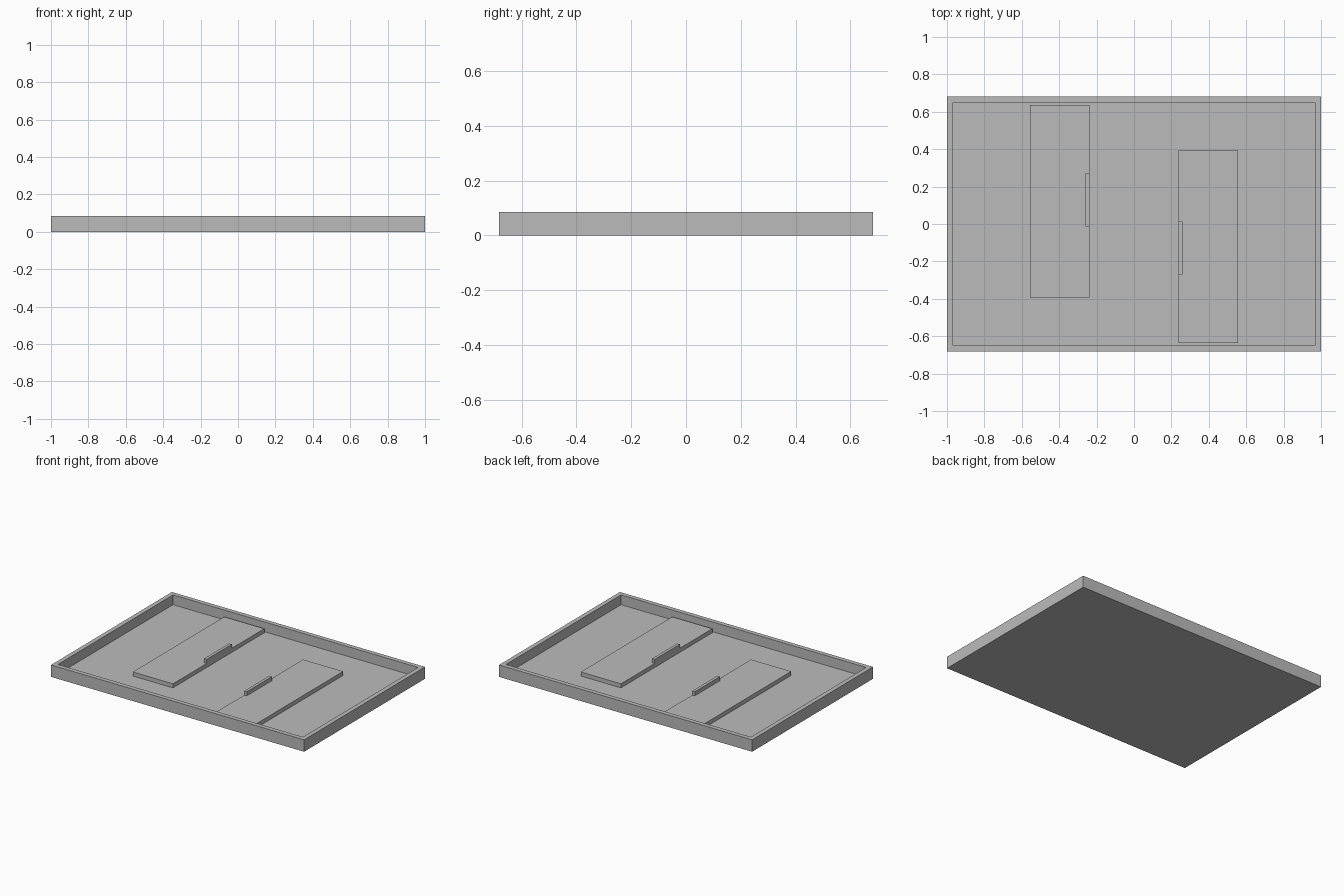
import bpy
import bmesh

cube = bpy.data.objects.get("Cube")
if cube:
    bpy.data.objects.remove(cube, do_unlink=True)

# One plain grey for everything
grey = bpy.data.materials.new("plain_grey")
grey.use_nodes = True
colour = (0.5, 0.5, 0.5, 1)
grey.diffuse_color = colour
grey.node_tree.nodes["Principled BSDF"].inputs["Base Color"].default_value = colour

HALF_X, HALF_Y, HEIGHT = 1.0, 0.682, 0.085
WALL = 0.045
FLOOR, PANEL_TOP, HANDLE_TOP = 0.015, 0.044, 0.073


def finish(name, bm):
    mesh = bpy.data.meshes.new(name)
    bm.to_mesh(mesh)
    bm.free()
    mesh.materials.append(grey)
    obj = bpy.data.objects.new(name, mesh)
    bpy.context.collection.objects.link(obj)
    return obj


def box_mesh(x, y, z):
    """Box from (low, high) pairs along each axis."""
    bm = bmesh.new()
    bmesh.ops.create_cube(bm, size=1)
    for v in bm.verts:
        for axis, (low, high) in enumerate((x, y, z)):
            v.co[axis] = low if v.co[axis] < 0 else high
    return bm


# Tray: inset the top face of a slab and sink it to form the floor
bm = box_mesh((-HALF_X, HALF_X), (-HALF_Y, HALF_Y), (0, HEIGHT))
top = max(bm.faces, key=lambda f: f.calc_center_median().z)
bmesh.ops.inset_region(bm, faces=[top], thickness=WALL)
rim = list(top.edges)
bmesh.ops.delete(bm, geom=[top], context="FACES_ONLY")
walls = bmesh.ops.extrude_edge_only(bm, edges=rim)["geom"]
for v in (g for g in walls if isinstance(g, bmesh.types.BMVert)):
    v.co.z = FLOOR
bmesh.ops.contextual_create(bm, geom=[g for g in walls if isinstance(g, bmesh.types.BMEdge)])
bmesh.ops.recalc_face_normals(bm, faces=bm.faces)
finish("tray", bm)

# Two panels with grips, each a half turn of the other
for side, turn in (("right", 1), ("left", -1)):
    def place(name, x, y, z):
        spans = [sorted((turn * a, turn * b)) for a, b in (x, y)]
        finish(f"{side}_{name}", box_mesh(*spans, z))

    place("panel", (-0.555, -0.238), (-0.394, HALF_Y - WALL), (FLOOR, PANEL_TOP))
    place("handle", (-0.259, -0.238), (-0.013, 0.27), (PANEL_TOP, HANDLE_TOP))
